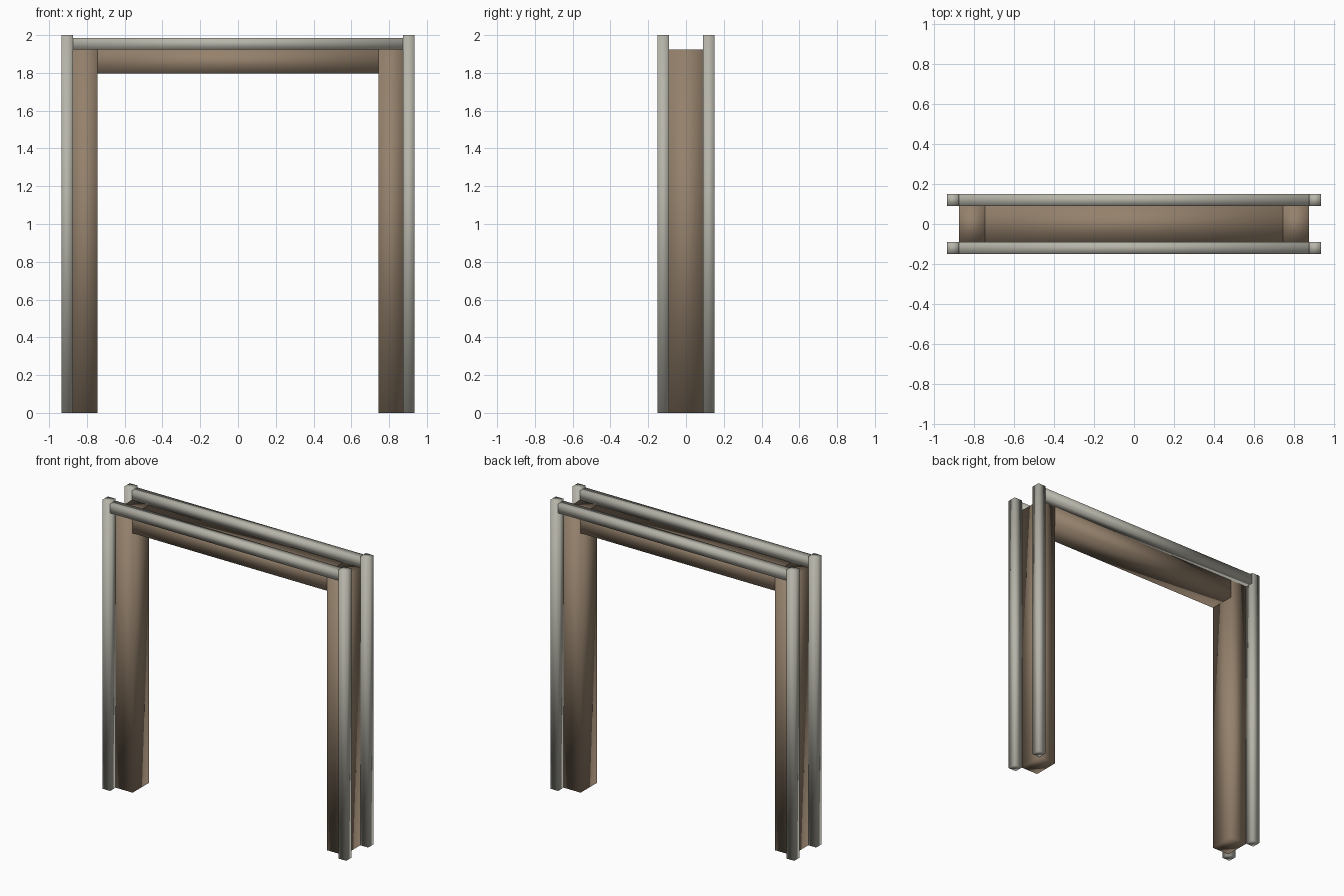
import bpy

if "Cube" in bpy.data.objects:
    bpy.data.objects.remove(bpy.data.objects["Cube"])


def material(name, color):
    m = bpy.data.materials.new(name)
    m.diffuse_color = color
    m.use_nodes = True
    m.node_tree.nodes["Principled BSDF"].inputs["Base Color"].default_value = m.diffuse_color
    return m


frame_mat = material("brown_wood", (0.30, 0.22, 0.15, 1))
trim_mat = material("pale_trim", (0.47, 0.46, 0.40, 1))


def box(name, x, y, z, mat):
    """Box from (min, max) extents on each axis, softly shaded."""
    bpy.ops.mesh.primitive_cube_add(size=1)
    o = bpy.context.object
    o.name = name
    for v in o.data.vertices:
        v.co = [lo if c < 0 else hi for c, (lo, hi) in zip(v.co, (x, y, z))]
    o.data.materials.append(mat)
    o.data.shade_smooth()
    return o


OUT, MID, IN = 0.934, 0.874, 0.744   # trim outside, jamb outside, opening
DEPTH, FACE = 0.09, 0.15             # jamb half depth, trim front
TOP = 1.923                          # top of jambs and lintel

# Lintel between the jambs
box("lintel", (-IN, IN), (-DEPTH, DEPTH), (1.796, TOP), frame_mat)

# Upright jambs
for side, s in (("left", -1), ("right", 1)):
    box(side + "_jamb", sorted((s * IN, s * MID)), (-DEPTH, DEPTH), (0, TOP), frame_mat)

# Trim strips on front and back
for face, f in (("front", -1), ("back", 1)):
    y = sorted((f * DEPTH, f * FACE))
    box(face + "_top_trim", (-MID, MID), y, (TOP, 1.986), trim_mat)
    for side, s in (("left", -1), ("right", 1)):
        box(f"{face}_{side}_trim", sorted((s * MID, s * OUT)), y, (0, 2), trim_mat)
